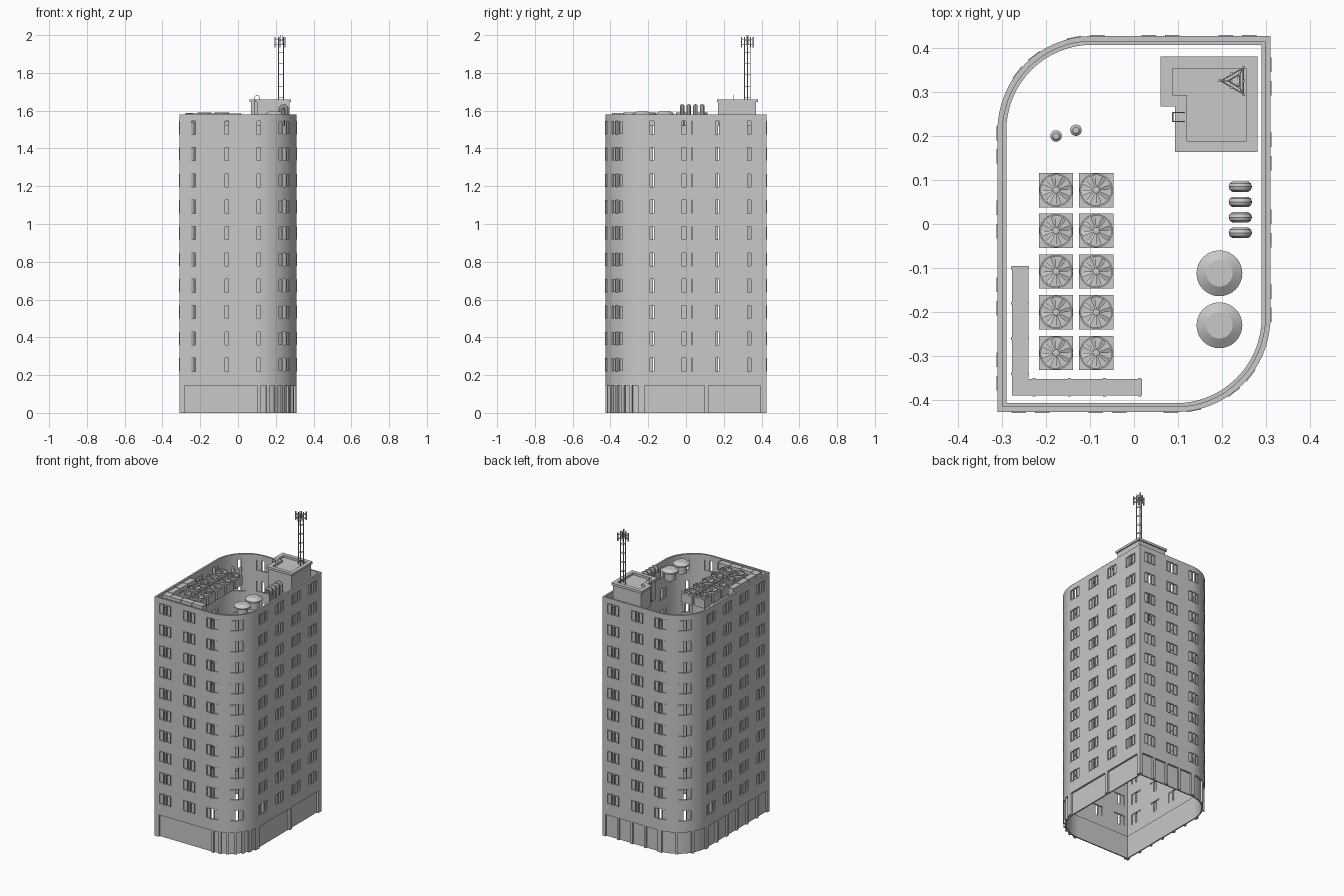
import bpy, bmesh, math
from mathutils import Vector

old = bpy.data.objects.get("Cube")
if old:
    bpy.data.objects.remove(old)

grey = bpy.data.materials.new("concrete_grey")
grey.use_nodes = True
grey.diffuse_color = (0.58, 0.58, 0.58, 1)
grey.node_tree.nodes["Principled BSDF"].inputs["Base Color"].default_value = (0.58, 0.58, 0.58, 1)

HX, HY, RAD = 0.31, 0.427, 0.215          # half width, half depth, corner radius
TOP, ROOF = 1.58, 1.52
A0 = 2 * HX - RAD                         # where the rounded corner starts
A1 = A0 + RAD * math.pi / 2               # where it ends
HALF = A1 + 2 * HY - RAD                  # half of the perimeter


def finish(name, mesh, smooth=True):
    mesh.materials.clear()
    mesh.materials.append(grey)
    ob = bpy.data.objects.new(name, mesh)
    bpy.context.collection.objects.link(ob)
    if smooth:
        bpy.ops.object.select_all(action='DESELECT')
        ob.select_set(True)
        bpy.context.view_layer.objects.active = ob
        bpy.ops.object.shade_smooth_by_angle(angle=math.radians(32))
    return ob


def from_bmesh(name, bm, smooth=True):
    bmesh.ops.recalc_face_normals(bm, faces=bm.faces[:])
    mesh = bpy.data.meshes.new(name)
    bm.to_mesh(mesh)
    bm.free()
    return finish(name, mesh, smooth)


def evaluated_mesh(ob):
    bpy.context.view_layer.update()
    deps = bpy.context.evaluated_depsgraph_get()
    mesh = bpy.data.meshes.new_from_object(ob.evaluated_get(deps))
    bpy.data.objects.remove(ob)
    return mesh


def loft(bm, loops):
    """Skin a list of matching point loops and cap both ends."""
    rings = [[bm.verts.new(p) for p in loop] for loop in loops]
    n = len(rings[0])
    for a, b in zip(rings, rings[1:]):
        for i in range(n):
            j = (i + 1) % n
            bm.faces.new((a[i], a[j], b[j], b[i]))
    bm.faces.new(rings[0][::-1])
    bm.faces.new(rings[-1])


def prism(bm, outline, z0, z1):
    loft(bm, [[(x, y, z) for x, y in outline] for z in (z0, z1)])


def box(bm, x0, x1, y0, y1, z0, z1):
    prism(bm, [(x0, y0), (x1, y0), (x1, y1), (x0, y1)], z0, z1)


def lathe(bm, cx, cy, profile, n=24):
    ang = [2 * math.pi * i / n for i in range(n)]
    loft(bm, [[(cx + r * math.cos(a), cy + r * math.sin(a), z) for a in ang] for r, z in profile])


def tubes(name, paths, r, res=2):
    cu = bpy.data.curves.new(name, 'CURVE')
    cu.dimensions = '3D'
    cu.bevel_depth, cu.bevel_resolution, cu.use_fill_caps = r, res, True
    for path in paths:
        sp = cu.splines.new('POLY')
        sp.points.add(len(path) - 1)
        for pt, co in zip(sp.points, path):
            pt.co = (*co, 1)
    ob = bpy.data.objects.new(name, cu)
    bpy.context.collection.objects.link(ob)
    return finish(name, evaluated_mesh(ob))


def perimeter(h, s, off=0.0):
    """Point on half h of the plan at distance s, moved inwards by off."""
    if s < A0:
        x, y = max(-HX + s, -HX + off), -HY + off
    elif s < A1:
        a = (s - A0) / RAD - math.pi / 2
        x = HX - RAD + (RAD - off) * math.cos(a)
        y = -HY + RAD + (RAD - off) * math.sin(a)
    else:
        x, y = HX - off, min(-HY + RAD + s - A1, HY - off)
    return (-x, -y) if h else (x, y)


def split(a, b, n, gap=0.016):
    w = (b - a + gap) / n
    return [(a + i * w, a + (i + 1) * w - gap) for i in range(n)]


# Window and ground floor bay layout along each half of the perimeter
WIN = [0.075, 0.25, 0.42, (A0 + A1) / 2] + [A1 + d for d in (0.032, 0.202, 0.377, 0.547)]
ROWS = [0.2545 + 0.1395 * i for i in range(10)]
WW, WH, BAY = 0.043, 0.035, 0.145
BAYS = [[(0.03, 0.41)] + split(0.43, 0.70, 6) + [(0.735, 1.053), (1.075, 1.35)],
        split(0.02, 0.40, 4) + split(0.43, 0.72, 3) + split(0.745, 1.36, 6)]


def shell(name, off, thick, zs, is_open):
    bm = bmesh.new()
    for h in (0, 1):
        cuts = {0, HALF} | {A0 + (A1 - A0) * i / 16 for i in range(17)}
        cuts |= {w + d for w in WIN for d in (-WW, WW)} | {e for b in BAYS[h] for e in b}
        ss = sorted({round(c, 3) for c in cuts if c < HALF - 0.001}) + [HALF]
        for a, b in zip(ss, ss[1:]):
            for z0, z1 in zip(zs, zs[1:]):
                if not is_open(h, (a + b) / 2, (z0 + z1) / 2):
                    pa, pb = perimeter(h, a, off), perimeter(h, b, off)
                    bm.faces.new([bm.verts.new(p) for p in
                                  ((*pa, z0), (*pb, z0), (*pb, z1), (*pa, z1))])
    bmesh.ops.remove_doubles(bm, verts=bm.verts[:], dist=0.0004)
    mesh = bpy.data.meshes.new(name)
    bm.to_mesh(mesh)
    bm.free()
    ob = bpy.data.objects.new(name + "_shell", mesh)
    bpy.context.collection.objects.link(ob)
    mod = ob.modifiers.new("thickness", 'SOLIDIFY')
    mod.thickness, mod.offset, mod.use_even_offset = thick, -1, True
    return finish(name, evaluated_mesh(ob))


def wall_open(h, s, z):
    if z < BAY:
        return any(a < s < b for a, b in BAYS[h])
    return any(abs(s - w) < WW for w in WIN) and any(abs(z - r) < WH for r in ROWS)


# Outer wall with window openings and street level bays
levels = sorted([0, BAY, TOP] + [r + d for r in ROWS for d in (-WH, WH)])
shell("outer_wall", 0, 0.012, levels, wall_open)
shell("ground_floor_panels", 0.012, 0.008, [0, BAY + 0.006], lambda h, s, z: False)

# Window frames and sashes
frames, panes = bmesh.new(), bmesh.new()


def wall_box(bm, h, s0, s1, z0, z1, o0, o1):
    prism(bm, [perimeter(h, s0, o0), perimeter(h, s1, o0),
               perimeter(h, s1, o1), perimeter(h, s0, o1)], z0, z1)


for h in (0, 1):
    for w in WIN:
        for r in ROWS:
            for s in (-WW, -0.014, 0.010, WW - 0.004):
                wall_box(frames, h, w + s, w + s + 0.004, r - WH, r + WH, -0.002, 0.010)
            for s in (-WW, 0.010):
                for z in (-WH, WH - 0.004):
                    wall_box(frames, h, w + s, w + s + 0.033, r + z, r + z + 0.004, -0.002, 0.010)
                wall_box(panes, h, w + s + 0.002, w + s + 0.031, r - WH, r + WH, 0.005, 0.008)
from_bmesh("window_frames", frames, False)
from_bmesh("window_panes", panes, False)

# Cooling units with round fans
cases, fans = bmesh.new(), bmesh.new()
for cx in (-0.177, -0.086):
    for i in range(5):
        cy = 0.077 - 0.0925 * i
        box(cases, cx - 0.039, cx + 0.039, cy - 0.039, cy + 0.039, ROOF, 1.577)
        lathe(fans, cx, cy, [(0.038, 1.575), (0.038, 1.589), (0.0345, 1.589), (0.0345, 1.578)])
        lathe(fans, cx, cy, [(0.008, 1.577), (0.008, 1.588), (0.005, 1.589)], 12)
        for k in range(8):
            a = k * math.pi / 4 + 0.2
            u, v = Vector((math.cos(a), math.sin(a), 0)), Vector((-math.sin(a), math.cos(a), 0))
            c, up = Vector((cx, cy, 1.583)), Vector((0, 0, 0.003))
            blade = [c + u * 0.007 - v * 0.002, c + u * 0.034 - v * 0.006 - up,
                     c + u * 0.034 + v * 0.006 + up, c + u * 0.007 + v * 0.002]
            loft(fans, [blade, [p + Vector((0, 0, 0.001)) for p in blade]])
from_bmesh("cooling_units", cases, False)
from_bmesh("cooling_fans", fans)

# Air duct with flanges
duct = bmesh.new()
prism(duct, [(-0.277, -0.095), (-0.277, -0.39), (0.018, -0.39),
             (0.018, -0.352), (-0.24, -0.352), (-0.24, -0.095)], 1.54, 1.586)
for k in range(4):
    y, x = -0.10 - 0.08 * k, 0.013 - 0.08 * k
    box(duct, -0.279, -0.238, y - 0.003, y + 0.003, 1.538, 1.588)
    box(duct, x - 0.003, x + 0.003, -0.392, -0.350, 1.538, 1.588)
from_bmesh("air_duct", duct, False)

# Capped roof ventilators and short pipes
vents, pipes = bmesh.new(), bmesh.new()
for cy in (-0.112, -0.23):
    lathe(vents, 0.194, cy, [(0.034, ROOF), (0.034, 1.572), (0.052, 1.572),
                             (0.052, 1.581), (0.03, 1.596)], 32)
for cx, cy in ((-0.177, 0.2), (-0.132, 0.213)):
    lathe(pipes, cx, cy, [(0.009, ROOF), (0.009, 1.56), (0.013, 1.56), (0.013, 1.568), (0.007, 1.574)], 16)
from_bmesh("roof_ventilators", vents)
from_bmesh("short_pipes", pipes)

# Row of gooseneck vents
arc = [math.pi * i / 10 for i in range(11)]
tubes("gooseneck_vents", [
    [(0.2555, y, ROOF)] + [(0.2415 + 0.014 * math.cos(a), y, 1.608 + 0.014 * math.sin(a)) for a in arc]
    + [(0.2275, y, 1.59)] for y in (0.085, 0.05, 0.015, -0.02)], 0.0125, 3)

# Stair house with a sunken roof
outer = [(0.06, 0.38), (0.06, 0.267), (0.093, 0.267), (0.093, 0.163), (0.28, 0.163), (0.28, 0.38)]
inner = [(0.087, 0.353), (0.087, 0.293), (0.12, 0.293), (0.12, 0.188), (0.255, 0.188), (0.255, 0.353)]
body = [(a + (c - a) * 0.3, b + (d - b) * 0.3) for (a, b), (c, d) in zip(outer, inner)]
house = bmesh.new()
loft(house, [[(x, y, z) for x, y in pts] for pts, z in
             ((body, ROOF), (body, 1.645), (outer, 1.645), (outer, 1.66), (inner, 1.66), (inner, 1.646))])
from_bmesh("stair_house", house, False)

# Ladder hooked over the stair house edge
rails = [[(0.088, y, ROOF)] + [(0.101 - 0.013 * math.cos(a), y, 1.668 + 0.013 * math.sin(a)) for a in arc]
         + [(0.114, y, 1.655)] for y in (0.233, 0.253)]
rungs = [[(0.088, 0.233, 1.54 + 0.02 * i), (0.088, 0.253, 1.54 + 0.02 * i)] for i in range(6)]
tubes("ladder", rails + rungs, 0.0012, 1)

# Lattice mast
MX, MY = 0.231, 0.325


def tri(k, r, z):
    a = math.pi + k * 2 * math.pi / 3
    return (MX + r * math.cos(a), MY + r * math.sin(a), z)


tubes("mast_legs", [[tri(k, 0.0175, 1.645), tri(k, 0.0175, 1.99)] for k in range(3)], 0.0027, 1)
braces = []
for i in range(6):
    z = 1.67 + 0.06 * i
    for k in range(3):
        braces.append([tri(k, 0.0175, z), tri(k + 1, 0.0175, z)])
tubes("mast_braces", braces, 0.0016, 1)

# Antenna arms and panels
arms, plates = [], bmesh.new()
for k in range(3):
    for z in (1.95, 1.975):
        arms += [[tri(k, 0.012, z), tri(k, 0.034, z)], [tri(k, 0.034, z), tri(k + 1, 0.034, z)]]
    for t in (0, 0.5):
        p = Vector(tri(k, 0.036, 0)).lerp(Vector(tri(k + 1, 0.036, 0)), t)
        box(plates, p.x - 0.003, p.x + 0.003, p.y - 0.003, p.y + 0.003, 1.935, 1.99)
    p = tri(k, 0.008, 0)
    box(plates, p[0] - 0.001, p[0] + 0.001, p[1] - 0.001, p[1] + 0.001, 1.95, 2.0)
tubes("antenna_arms", arms, 0.0014, 1)
from_bmesh("antenna_panels", plates, False)
